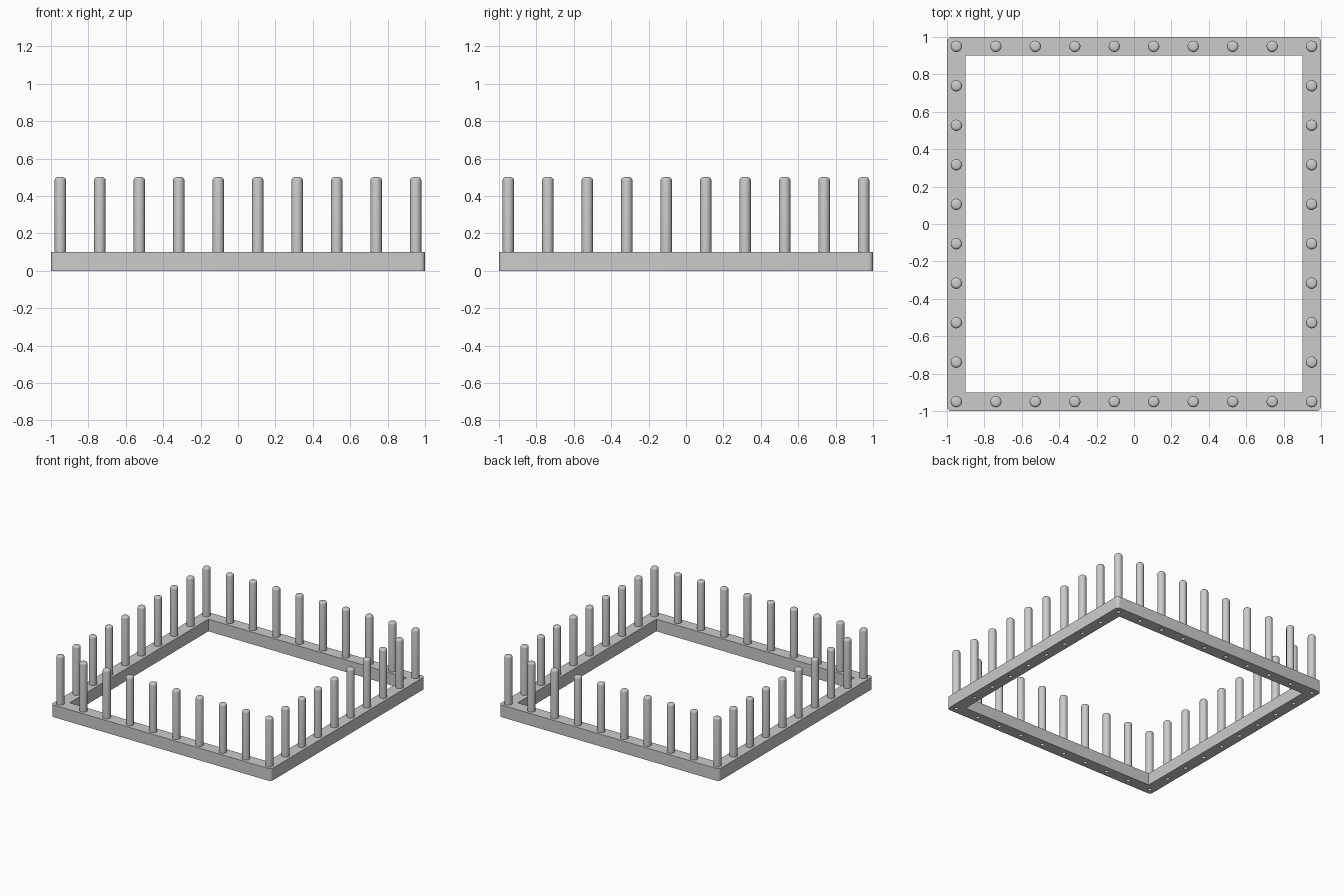
import bpy, bmesh, math
from mathutils import Matrix

if "Cube" in bpy.data.objects:
    bpy.data.objects.remove(bpy.data.objects["Cube"])

grey = bpy.data.materials.new("light_grey")
grey.diffuse_color = (0.6, 0.6, 0.6, 1)
grey.use_nodes = True
grey.node_tree.nodes["Principled BSDF"].inputs["Base Color"].default_value = grey.diffuse_color


def make_object(name, bm):
    bmesh.ops.recalc_face_normals(bm, faces=bm.faces[:])
    mesh = bpy.data.meshes.new(name)
    bm.to_mesh(mesh)
    bm.free()
    obj = bpy.data.objects.new(name, mesh)
    bpy.context.collection.objects.link(obj)
    mesh.materials.append(grey)
    return obj


def smooth(obj):
    bpy.ops.object.select_all(action='DESELECT')
    obj.select_set(True)
    bpy.context.view_layer.objects.active = obj
    bpy.ops.object.shade_smooth_by_angle(angle=math.radians(35))


def add_box(bm, w, z0, z1):
    m = Matrix.Translation((0, 0, (z0 + z1) / 2)) @ Matrix.Diagonal((w, w, z1 - z0, 1))
    bmesh.ops.create_cube(bm, size=1, matrix=m)


def add_cylinder(bm, x, y, r, z0, z1, n):
    return bmesh.ops.create_cone(
        bm, cap_ends=True, segments=n, radius1=r, radius2=r, depth=z1 - z0,
        matrix=Matrix.Translation((x, y, (z0 + z1) / 2)))["verts"]


# Ten evenly spaced pegs per side, sharing the corners
steps = [-0.95 + 1.9 * i / 9 for i in range(10)]
spots = [(x, y) for x in steps for y in steps if max(abs(x), abs(y)) > 0.94]

# Square frame with rounded outer corners
bm = bmesh.new()
add_box(bm, 2, 0, 0.1)
uprights = [e for e in bm.edges if abs(e.verts[0].co.z - e.verts[1].co.z) > 0.05]
bmesh.ops.bevel(bm, geom=uprights, offset=0.025, segments=6, profile=0.5, affect='EDGES')
frame = make_object("frame", bm)

# Cutters: central opening and screw holes underneath
bm = bmesh.new()
add_box(bm, 1.8, -0.1, 0.2)
for x, y in spots:
    add_cylinder(bm, x, y, 0.015, -0.05, 0.05, 16)
cutter = make_object("opening_cutter", bm)
cutter.hide_render = True
cutter.hide_set(True)
cut = frame.modifiers.new("openings", 'BOOLEAN')
cut.object = cutter
cut.operation = 'DIFFERENCE'
cut.solver = 'EXACT'
bpy.context.view_layer.objects.active = frame
bpy.ops.object.modifier_apply(modifier=cut.name)
bpy.data.objects.remove(cutter)
smooth(frame)

# Upright pegs with rounded tops
bm = bmesh.new()
for x, y in spots:
    add_cylinder(bm, x, y, 0.03, 0.1, 0.5, 32)
rims = [e for e in bm.edges if all(v.co.z > 0.49 for v in e.verts)]
bmesh.ops.bevel(bm, geom=rims, offset=0.015, segments=4, profile=0.5, affect='EDGES')
smooth(make_object("pegs", bm))
